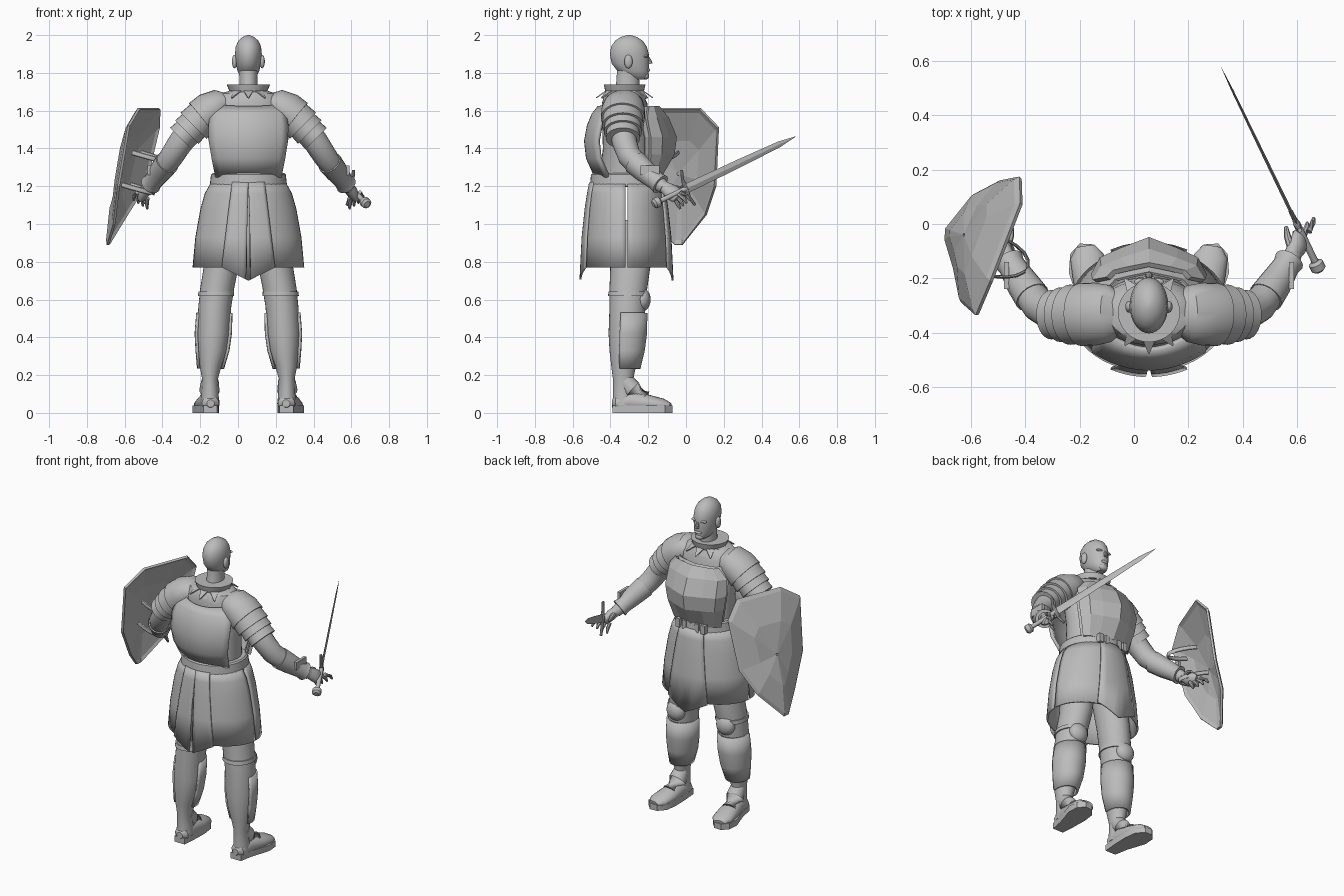
import bpy, bmesh, math
from mathutils import Vector as V

old = bpy.data.objects.get("Cube")
if old:
    bpy.data.objects.remove(old)

CX = 0.055          # the body stands a little off the origin
BACK = -0.315       # depth of the body axis
steel = bpy.data.materials.new("plain grey")
steel.use_nodes = True
steel.diffuse_color = (0.5, 0.5, 0.5, 1)
steel.node_tree.nodes["Principled BSDF"].inputs["Base Color"].default_value = (0.5, 0.5, 0.5, 1)
smooth_parts = []


def finish(name, bm, smooth=True, thick=0, shift=CX):
    bmesh.ops.recalc_face_normals(bm, faces=bm.faces)
    bmesh.ops.translate(bm, verts=bm.verts, vec=(shift, 0, 0))
    mesh = bpy.data.meshes.new(name)
    bm.to_mesh(mesh)
    bm.free()
    ob = bpy.data.objects.new(name, mesh)
    bpy.context.collection.objects.link(ob)
    mesh.materials.append(steel)
    if thick:
        mod = ob.modifiers.new("thickness", 'SOLIDIFY')
        mod.thickness, mod.offset = thick, 0
    if smooth:
        smooth_parts.append(ob)
    return ob


def skin(name, rows, closed=False, caps=False, **kw):
    """Bridge rows of points into a surface."""
    bm = bmesh.new()
    grid = [[bm.verts.new(p) for p in row] for row in rows]
    n = len(grid[0])
    for a, b in zip(grid, grid[1:]):
        for i in range(n if closed else n - 1):
            j = (i + 1) % n
            bm.faces.new((a[i], a[j], b[j], b[i]))
    if caps:
        bm.faces.new(grid[0])
        bm.faces.new(grid[-1])
    return finish(name, bm, **kw)


def loft(name, rings, a0=0, a1=360, n=32, **kw):
    """Stack ellipses (z, x, y, rx, ry); a partial arc makes an open shell."""
    full = a1 - a0 == 360
    angles = [math.radians(a0 + (a1 - a0) * i / (n if full else n - 1)) for i in range(n)]
    rows = [[(x + rx * math.cos(t), y + ry * math.sin(t), z) for t in angles]
            for z, x, y, rx, ry in rings]
    return skin(name, rows, closed=full, caps=full, **kw)


def tube(name, path, radii, n=16, **kw):
    """Sweep ellipses along a path; radii are (upright, sideways)."""
    pts, rows = [V(p) for p in path], []
    for i, p in enumerate(pts):
        t = (pts[min(i + 1, len(pts) - 1)] - pts[max(i - 1, 0)]).normalized()
        ref = V((1, 0, 0)) if abs(t.y) > 0.8 else V((0, 1, 0))
        u = (ref - t * ref.dot(t)).normalized()
        v = t.cross(u)
        a, b = radii[i] if isinstance(radii[i], tuple) else (radii[i], radii[i])
        rows.append([p + v * a * math.cos(k * math.tau / n) + u * b * math.sin(k * math.tau / n)
                     for k in range(n)])
    return skin(name, rows, closed=True, caps=True, **kw)


def ball(name, pos, size):
    bm = bmesh.new()
    bmesh.ops.create_uvsphere(bm, u_segments=20, v_segments=12, radius=1)
    bmesh.ops.scale(bm, verts=bm.verts, vec=size)
    bmesh.ops.translate(bm, verts=bm.verts, vec=pos)
    return finish(name, bm)


def box(name, pos, size):
    bm = bmesh.new()
    bmesh.ops.create_cube(bm, size=1)
    bmesh.ops.scale(bm, verts=bm.verts, vec=size)
    bmesh.ops.translate(bm, verts=bm.verts, vec=pos)
    return finish(name, bm, smooth=False)


# Head and neck
loft("head", [(1.765, 0, -.255, .022, .04), (1.78, 0, -.26, .042, .06), (1.81, 0, -.28, .058, .083),
              (1.85, 0, -.295, .066, .099), (1.9, 0, -.3, .071, .103), (1.94, 0, -.302, .067, .094),
              (1.97, 0, -.302, .053, .073), (1.99, 0, -.302, .031, .043), (2, 0, -.302, .006, .009)])
loft("neck", [(1.68, 0, -.32, .055, .065), (1.74, 0, -.308, .047, .062), (1.84, 0, -.308, .05, .055)])
tube("nose", [(0, -.203, 1.885), (0, -.192, 1.862), (0, -.19, 1.848)], [.007, .011, .014], n=10)
ball("lips", (0, -.202, 1.815), (.024, .012, .01))
ball("chin", (0, -.215, 1.784), (.028, .02, .02))
for side, s in (("left", 1), ("right", -1)):
    ball(side + "_ear", (s * .073, -.305, 1.86), (.014, .022, .036))
    ball(side + "_brow", (s * .028, -.213, 1.888), (.026, .014, .008))

# Torso, collar and its pointed trim
loft("torso", [(1.2, 0, BACK, .165, .15), (1.4, 0, BACK, .17, .125), (1.55, 0, -.32, .19, .125),
               (1.64, 0, -.325, .19, .12), (1.69, 0, -.33, .15, .1), (1.71, 0, -.325, .085, .09)])
loft("collar", [(1.665, 0, -.325, .115, .112), (1.695, 0, -.325, .092, .095), (1.715, 0, -.325, .1, .1),
                (1.735, 0, -.325, .11, .106)], thick=.01) 
for k in range(10):
    t = math.tau * (k + .5) / 10
    ring = lambda r, a, z: (r * math.cos(a), -.325 + r * math.sin(a), z)
    skin("collar_point", [[ring(.1, t - .25, 1.705), ring(.1, t + .25, 1.705)],
                          [ring(.15, t - .02, 1.668), ring(.15, t + .02, 1.668)]], thick=.006, smooth=False)

# Faceted breastplate: (z, half width, ridge y, edge y)
rows = []
for z, w, mid, edge in [(1.62, .15, -.15, -.2), (1.56, .2, -.1, -.21), (1.46, .205, -.058, -.19),
                        (1.37, .19, -.07, -.19), (1.25, .165, -.14, -.2)]:
    rows.append([(w * f, mid + (edge - mid) * d, z)
                 for f, d in ((-1, 1), (-.85, .55), (-.5, .3), (0, 0), (.5, .3), (.85, .55), (1, 1))])
skin("breastplate", rows, thick=.02, smooth=False)
skin("breastplate_lining", [[(x * .96, y - .03, z) for x, y, z in r] for r in rows], thick=.01, smooth=False)

# Curved backplate standing clear of the shirt
rows = []
for z, w, mid in [(1.618, .16, -.46), (1.58, .198, -.49), (1.52, .207, -.515), (1.44, .205, -.53),
                  (1.35, .19, -.52), (1.25, .17, -.475)]:
    rows.append([(w * k / 6, mid + .065 * (k / 6) ** 2, z + (.008 * (k / 6) ** 2 if z > 1.6 else 0))
                 for k in range(-6, 7)])
skin("backplate", rows, thick=.02)

# Belt with buckle blocks
loft("belt", [(1.195, 0, BACK, .198, .188), (1.2, 0, BACK, .205, .194), (1.262, 0, BACK, .198, .188),
              (1.27, 0, BACK, .19, .18)], n=40)
for x in (-.09, -.045, .045, .09):
    box("belt_buckle", (x, -.138, 1.235), (.028, .035, .055))

# Skirt: four corner panels, then pointed centre panels
SKIRT = [(1.22, 0, BACK, .192, .185), (1.16, 0, BACK, .225, .195), (1.08, 0, BACK, .248, .205),
         (.93, 0, BACK, .275, .217), (.77, 0, BACK, .29, .224)]
for a in (0, 90, 180, 270):
    loft("skirt_panel", SKIRT, a0=a + 1.5, a1=a + 88.5, n=14, thick=.012)


def centre_panel(name, x0, x1, face):
    rows = []
    for z, _, cy, rx, ry in SKIRT:
        grow = (1.22 - z) / .45
        row = []
        for k in range(7):
            x = (x0 + (x1 - x0) * k / 6) * (.085 + .055 * grow)
            gap = .012 * grow * (1 - abs(x) / .14) * (1 if x0 * x1 == 0 else 0)
            x += gap if x0 + x1 > 0 else -gap
            y = cy + face * (ry * math.sqrt(1 - (x / rx) ** 2) + .008 + .012 * grow)
            drop = .07 * max(0, 1 - abs(x) / .14) if z < .8 else 0
            row.append((x, y, z - drop))
        rows.append(row)
    skin(name, rows, thick=.01)


centre_panel("front_skirt_panel", -1, 1, 1)
centre_panel("left_back_skirt_panel", 0, 1, -1)
centre_panel("right_back_skirt_panel", 0, -1, -1)

for side, s in (("left", 1), ("right", -1)):
    m = lambda *p: (s * p[0], p[1], p[2])
    # Leg, greave, knee guard
    leg = [(1.02, .11, -.31, .095, .11), (.77, .145, -.295, .092, .106), (.66, .165, -.305, .09, .1),
           (.56, .178, -.31, .087, .095), (.42, .186, -.315, .087, .095), (.33, .19, -.32, .076, .085),
           (.25, .2, -.33, .058, .066), (.18, .203, -.333, .042, .054), (.1, .203, -.33, .045, .056),
           (.04, .203, -.33, .05, .058)]
    loft(side + "_leg", [(z, s * x, y, a, b) for z, x, y, a, b in leg])
    greave = [(.53, .18, -.31, .09, .1), (.42, .186, -.315, .093, .103), (.33, .19, -.32, .084, .096),
              (.235, .2, -.325, .066, .078)]
    loft(side + "_greave", [(z, s * x, y, a, b) for z, x, y, a, b in greave], a0=-20, a1=200, n=24, thick=.012)
    ball(side + "_knee_guard", m(.178, -.232, .6), (.062, .045, .062))
    loft(side + "_knee_band", [(.64, s * .17, -.306, .092, .102), (.62, s * .171, -.307, .094, .104)], thick=.006)
    # Shoe on a flat sole
    tube(side + "_shoe", [m(.2, -.392, .05), m(.201, -.37, .05), m(.206, -.29, .06), m(.216, -.2, .05),
                          m(.228, -.12, .042), m(.234, -.082, .038)],
         [.02, (.042, .045), (.058, .053), (.046, .064), (.033, .062), (.015, .035)], n=20)
    tube(side + "_instep", [m(.203, -.325, .17), m(.206, -.285, .12), m(.214, -.22, .075)], [.046, .054, .045])
    outline = [(.165, -.39), (.238, -.39), (.255, -.3), (.295, -.18), (.29, -.11), (.255, -.072),
               (.205, -.075), (.165, -.12), (.155, -.2), (.158, -.3)]
    skin(side + "_sole", [[m(x, y, z) for x, y in outline] for z in (0, .038)], closed=True, caps=True)
    # Arm with bracer
    tube(side + "_arm", [m(.15, -.33, 1.63), m(.28, -.335, 1.53), m(.36, -.325, 1.43), m(.405, -.3, 1.36),
                         m(.455, -.235, 1.29), m(.505, -.155, 1.225), m(.53, -.115, 1.19)],
         [.08, .075, .066, .063, .058, .042, .034])
    tube(side + "_bracer", [m(.43, -.27, 1.325), m(.465, -.22, 1.28), m(.505, -.155, 1.225), m(.517, -.135, 1.21)],
         [.066, .061, .05, .056])
    box(side + "_bracer_plate", m(.525, -.19, 1.285), (.018, .1, .05))
    # Layered shoulder armour
    tube(side + "_shoulder_cap", [m(.1, -.33, 1.645), m(.145, -.33, 1.635), m(.2, -.332, 1.6), m(.25, -.334, 1.56)],
         [(.045, .07), (.082, .105), (.102, .116), (.103, .116)], n=28)
    for k in range(3):
        x, z, r = .245 + .035 * k, 1.565 - .033 * k, .098 - .01 * k
        tube(side + "_shoulder_lame", [m(x - .01, -.334, z + .01), m(x + .045, -.334, z - .045)],
             [(r - .006, r + .007), (r, r + .013)], n=28)
    # Open hand
    tube(side + "_palm", [m(.525, -.12, 1.2), m(.545, -.085, 1.175), m(.56, -.05, 1.15), m(.565, -.04, 1.142)],
         [.03, (.032, .042), (.024, .045), (.014, .035)])
    for k in range(4):
        root = m(.535 + .018 * k, -.062 + .011 * k, 1.138 + .01 * k)
        mid = m(.538 + .022 * k, -.045 + .017 * k, 1.108 + .013 * k)
        tip = m(.535 + .024 * k, -.03 + .017 * k, 1.08 + .015 * k)
        tube(side + "_finger", [root, mid, tip], [.012, .011, .006], n=8)
    tube(side + "_thumb", [m(.525, -.09, 1.19), m(.51, -.045, 1.19), m(.505, -.01, 1.175)], [.016, .013, .007], n=8)

# Sword, aligned from grip to tip
base, tip = V((.6, 0, 1.187)), V((.32, .58, 1.463))
d = (tip - base).normalized()
flat = d.cross(V((0, 0, 1))).normalized()
edge = flat.cross(d)
rows = []
for f, w in ((0, .026), (.5, .022), (.85, .016), (1, .001)):
    p = base.lerp(tip, f)
    rows.append([p + edge * w, p + flat * w * .25, p - edge * w, p - flat * w * .25])
skin("sword_blade", rows, closed=True, caps=True, smooth=False, shift=0)
tube("sword_guard", [base + edge * .1 + d * .015, base + edge * .05, base, base - edge * .05,
                     base - edge * .1 + d * .015], [.008, .009, .014, .009, .008], n=10, shift=0)
tube("sword_grip", [base, base - d * .17], [.014, .013], n=12, shift=0)
tube("sword_pommel", [base - d * k for k in (.165, .175, .2, .21)], [.016, .028, .028, .016], n=12, shift=0)

# Faceted shield: rim, raised inner ring, peak
rim = [V(p) for p in ((-.415, .075, 1.61), (-.525, -.21, 1.61), (-.578, -.335, 1.52), (-.632, -.285, 1.2),
                      (-.655, -.17, 1.0), (-.688, -.06, .89), (-.685, -.02, .89), (-.585, .105, 1.05),
                      (-.49, .155, 1.2), (-.418, .17, 1.51))]
out = V((-.92, .28, .28)).normalized()
centre = sum(rim, V()) / len(rim)
rows = [[centre.lerp(p, f) + out * h for p in rim] for f, h in ((1, 0), (.94, .012), (.5, .05), (.02, .058))]
skin("shield", rows, closed=True, thick=.014, smooth=False, shift=0)

# Arm straps behind the shield
across = V((.3, .95, 0)).normalized()
for p in (V((-.51, -.12, 1.37)), V((-.565, -.08, 1.2))):
    arc = [p + out * .03 + across * .075 * math.cos(a) - out * .16 * math.sin(a)
           for a in (math.pi * k / 10 for k in range(11))]
    tube("shield_strap", arc, [(.014, .006)] * 11, n=8, shift=0)

bpy.ops.object.select_all(action='DESELECT')
for ob in smooth_parts:
    ob.select_set(True)
bpy.context.view_layer.objects.active = smooth_parts[0]
bpy.ops.object.shade_smooth_by_angle(angle=math.radians(35))
